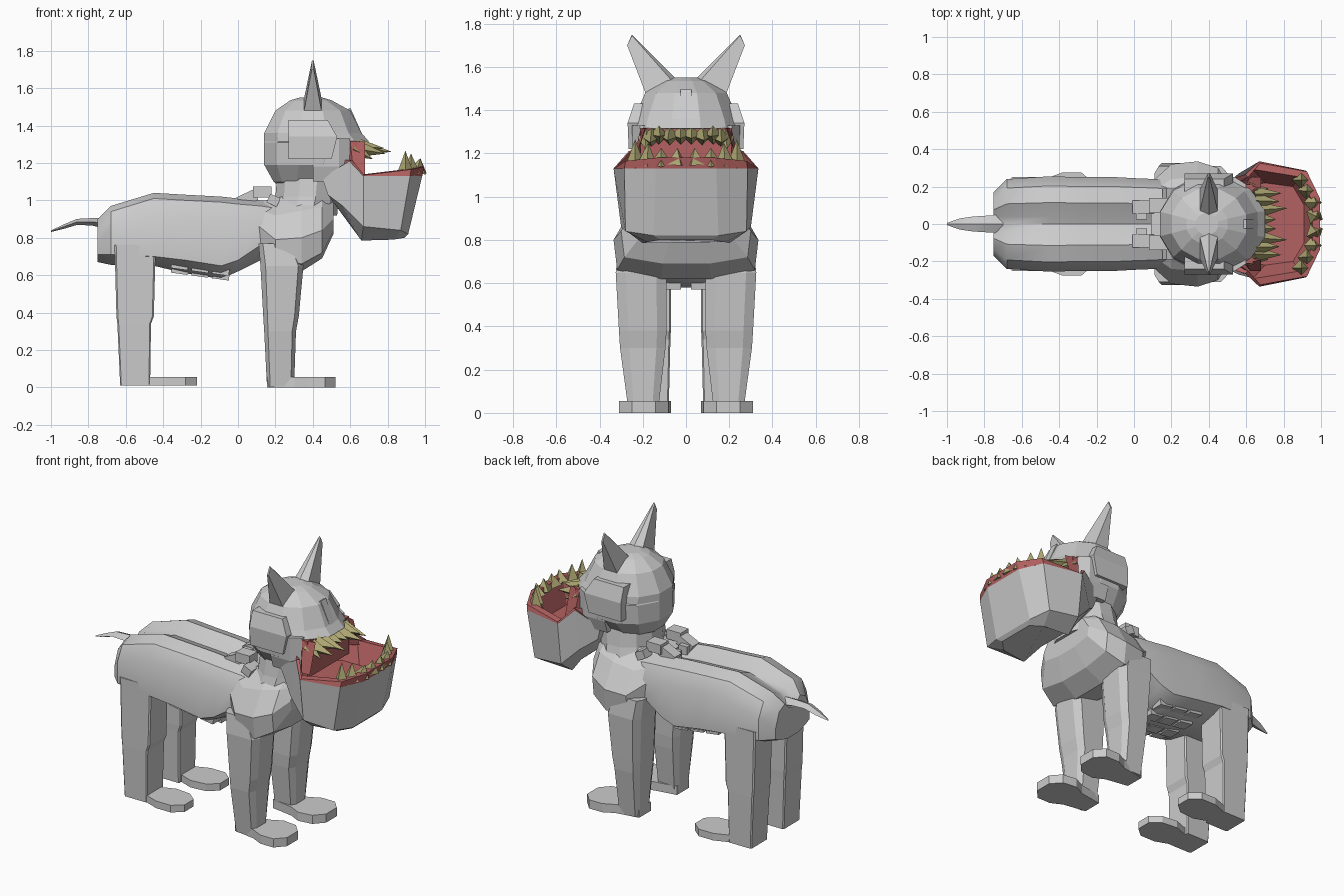
import bpy, bmesh
from mathutils import Matrix, Vector
from math import cos, sin, pi, radians

if "Cube" in bpy.data.objects:
    bpy.data.objects.remove(bpy.data.objects["Cube"])


def material(name, rgb):
    m = bpy.data.materials.new(name)
    m.diffuse_color = (*rgb, 1)
    m.use_nodes = True
    m.node_tree.nodes["Principled BSDF"].inputs["Base Color"].default_value = m.diffuse_color
    return m


RED = material("gum_red", (0.46, 0.12, 0.12))
BONE = material("tooth_bone", (0.42, 0.38, 0.17))


def finish(name, bm, mat=None, mirror=False, smooth=None):
    bmesh.ops.recalc_face_normals(bm, faces=bm.faces)
    me = bpy.data.meshes.new(name)
    bm.to_mesh(me)
    bm.free()
    ob = bpy.data.objects.new(name, me)
    bpy.context.collection.objects.link(ob)
    if mat:
        me.materials.append(mat)
    if mirror:
        mod = ob.modifiers.new("mirror", 'MIRROR')
        mod.use_axis = (False, True, False)
        mod.use_mirror_merge = False
    if smooth:
        bpy.ops.object.select_all(action='DESELECT')
        ob.select_set(True)
        bpy.context.view_layer.objects.active = ob
        bpy.ops.object.shade_smooth_by_angle(angle=radians(smooth))
    return ob


def loft(name, rings, caps=(True, True), **kw):
    """Skin a list of equal-length closed rings."""
    bm = bmesh.new()
    vs = [[bm.verts.new(p) for p in r] for r in rings]
    n = len(vs[0])
    for a, b in zip(vs, vs[1:]):
        for i in range(n):
            j = (i + 1) % n
            bm.faces.new((a[i], a[j], b[j], b[i]))
    for ring, cap in ((vs[0], caps[0]), (vs[-1], caps[1])):
        if cap:
            bm.faces.new(ring)
    return finish(name, bm, **kw)


def sym(half):
    """Complete a half outline by mirroring it across y = 0."""
    return half + [(x, -y, z) for x, y, z in reversed(half) if abs(y) > 1e-6]


def boxes(name, items, **kw):
    """Boxes given as centre, size and tilt about y."""
    bm = bmesh.new()
    for c, s, tilt in items:
        m = Matrix.Translation(c) @ Matrix.Rotation(radians(tilt), 4, 'Y') @ Matrix.Diagonal((*s, 1))
        bmesh.ops.create_cube(bm, size=1, matrix=m)
    return finish(name, bm, **kw)


def spikes(name, items, r, **kw):
    """Four-sided spikes given as base centre and tip."""
    bm = bmesh.new()
    for base, tip in items:
        b, d = Vector(base), Vector(tip) - Vector(base)
        m = Matrix.Translation(b + d / 2) @ d.to_track_quat('Z', 'Y').to_matrix().to_4x4()
        bmesh.ops.create_cone(bm, cap_ends=True, segments=4, radius1=r, radius2=0,
                              depth=d.length, matrix=m)
    return finish(name, bm, **kw)


# Torso with a grooved back: x, half width, top, lower side, belly
torso = [(-.75, .17, .90, .71, .67), (-.68, .24, .97, .71, .655), (-.45, .255, 1.04, .70, .65),
         (-.28, .25, 1.03, .68, .61), (-.09, .25, 1.02, .65, .58), (.0, .245, 1.01, .68, .62),
         (.12, .24, 1.0, .76, .68), (.25, .22, .98, .78, .72)]
loft("torso", [sym([(x, 0, t - .05), (x, .04, t - .035), (x, w * .45, t), (x, w * .8, t - .03),
                    (x, w, t - .12), (x, w, s), (x, w * .75, (s + b) / 2), (x, w * .3, b), (x, 0, b)])
               for x, w, t, s, b in torso], smooth=35)

# Chest: x, half width, top, widest height, lower side, bottom
chest = [(.09, .22, .99, .88, .78, .74), (.2, .32, 1.01, .79, .69, .65), (.34, .335, 1.05, .80, .66, .62),
         (.45, .30, 1.05, .84, .72, .69), (.51, .20, 1.01, .90, .84, .82)]
loft("chest", [sym([(x, 0, t), (x, w * .4, t), (x, w * .75, (t + m) / 2 + .02), (x, w, m),
                    (x, w * .95, s), (x, w * .35, b)]) for x, w, t, m, s, b in chest])


def oval(z, cx, rx, ry, xmax=9, n=12):
    return [(min(cx + rx * cos((i + .5) * 2 * pi / n) / cos(pi / n), xmax),
             ry * sin((i + .5) * 2 * pi / n), z) for i in range(n)]


# Neck and faceted head
loft("neck", [oval(.92, .35, .18, .24), oval(1.02, .37, .17, .21), oval(1.14, .38, .17, .19)])
loft("head", [oval(1.07, .37, .14, .14), oval(1.10, .36, .17, .18), oval(1.19, .39, .25, .255, .6),
              oval(1.31, .4, .26, .265, .6), oval(1.315, .42, .28, .262), oval(1.36, .4, .26, .25),
              oval(1.48, .4, .20, .195), oval(1.535, .39, .11, .11), oval(1.55, .39, .06, .06)])
loft("jowl", [[(.40, .12, z), (.40, y, z), (.54, y, z), (.60, .212, z), (.60, .12, z)]
              for z, y in ((1.10, .22), (1.18, .245), (1.33, .25))], mirror=True)
loft("cheek_plate", [[(.27, .15, z), (.27, y, z), (x2, y, z), (x2, .15, z)]
                     for x2, z, y in ((.50, 1.22, .265), (.53, 1.34, .27), (.48, 1.43, .24))], mirror=True)
boxes("nose_ridge", [((.618, 0, 1.42), (.03, .05, .15), -24)])

# Ears
loft("ear", [[(.35, .06, 1.53), (.40, .05, 1.55), (.45, .06, 1.53), (.45, .18, 1.46), (.35, .18, 1.46)],
             [(.395, .25, 1.745), (.40, .25, 1.75), (.405, .25, 1.745), (.405, .272, 1.70),
              (.395, .272, 1.70)]], mirror=True)

# Lower jaw with an open red bowl
rim = [(.45, .22, 1.12), (.595, .265, 1.21), (.67, .335, 1.13), (.92, .285, 1.13), (.985, .14, 1.13)]
lip = [(.50, .20, 1.12), (.61, .25, 1.215), (.675, .325, 1.135), (.925, .28, 1.165), (.995, .135, 1.18)]
floor = [(.52, .15, 1.03), (.60, .20, 1.03), (.70, .22, 1.02), (.85, .20, 1.02), (.91, .10, 1.02)]
mid = [(.48, .20, 1.03), (.56, .27, .97), (.67, .30, .86), (.87, .28, .84), (.91, .15, .82)]
base = [(.59, .13, .88), (.61, .18, .86), (.66, .20, .785), (.83, .18, .79), (.89, .12, .80)]
loft("lower_jaw", [sym(base), sym(mid), sym(rim)], caps=(True, False))
inner = [(x - .04, y * .9, z) for x, y, z in lip]
loft("jaw_gum", [sym(rim), sym(lip), sym(inner), sym(floor)], caps=(False, True), mat=RED)
boxes("mouth_back", [((.57, 0, 1.2), (.13, .42, .235), 0)], mat=RED)
loft("mouth_corner", [[(.59, .18, 1.315), (.68, .19, 1.315), (.60, .211, 1.315)],
                      [(.58, .20, 1.13), (.68, .25, 1.13), (.62, .25, 1.13)]], mat=RED, mirror=True)

# Teeth
spikes("lower_teeth", [((.965, .045, 1.15), (.975, .04, 1.225)), ((.955, .115, 1.15), (.975, .115, 1.225)),
                       ((.925, .18, 1.14), (.925, .175, 1.25)), ((.895, .235, 1.13), (.895, .235, 1.265))],
       .05, mat=BONE, mirror=True)
spikes("upper_teeth", [((.66, .025, 1.285), (.76, .025, 1.27)), ((.66, .075, 1.28), (.82, .085, 1.26)),
                       ((.65, .125, 1.285), (.78, .12, 1.28)), ((.64, .16, 1.275), (.79, .165, 1.25)),
                       ((.62, .18, 1.275), (.72, .19, 1.22))], .044, mat=BONE, mirror=True)


def limb(name, rows, cx, cy):
    rings = []
    for z, x0, x1, y0, y1 in rows:
        c, d = (x1 - x0) * cx, (y1 - y0) * cy
        rings.append([(x0, y0 + d, z), (x0, y1 - d, z), (x0 + c, y1, z), (x1 - c, y1, z),
                      (x1, y1 - d, z), (x1, y0 + d, z), (x1 - c, y0, z), (x0 + c, y0, z)])
    loft(name, rings, mirror=True)


def foot(name, x0, x1, y0, y1, z0, z1):
    d, h = x1 - x0, y1 - y0
    plan = [(0, .25), (0, .75), (.4, .85), (.6, 1), (.85, 1), (1, .75), (1, .3), (.85, .05), (.6, 0), (.4, .15)]
    loft(name, [[(x0 + u * d, y0 + v * h, z) for u, v in plan] for z in (z0, z1)], mirror=True)


# Legs and feet: height, back, front, inner, outer
limb("front_leg", [(.005, .155, .30, .13, .265), (.30, .14, .31, .095, .305), (.38, .135, .325, .09, .31),
                   (.65, .12, .35, .09, .325), (.77, .11, .30, .12, .31)], .12, .2)
foot("front_foot", .155, .52, .07, .31, 0, .055)
limb("back_leg", [(.01, -.63, -.47, .08, .245), (.34, -.645, -.465, .072, .25),
                  (.38, -.65, -.45, .07, .25), (.76, -.66, -.44, .07, .25)], .04, .04)
foot("back_foot", -.63, -.22, .07, .275, .01, .055)

# Tail: x, centre height, half width, half thickness
tail = [(-.70, .875, .05, .03), (-.78, .885, .045, .02), (-.86, .885, .04, .016),
        (-.93, .86, .03, .012), (-1.0, .835, .006, .004)]
loft("tail", [[(x, w, z), (x, 0, z + t), (x, -w, z), (x, 0, z - t)] for x, z, w, t in tail], smooth=40)

# Shoulder knobs and belly plates
boxes("shoulder_knob", [((.05, .09, 1.01), (.10, .07, .06), -25), ((.13, .10, 1.045), (.10, .08, .06), 0),
                        ((.19, .14, 1.0), (.06, .10, .05), 25), ((.04, .05, .99), (.06, .05, .06), 0)],
      mirror=True)
boxes("belly_plate", [((-.31 + i * .11, .06 + j * .085, .637 - i * .015 + j * .025), (.09, .075, .06), 8)
                      for i in range(3) for j in range(2)], mirror=True)
